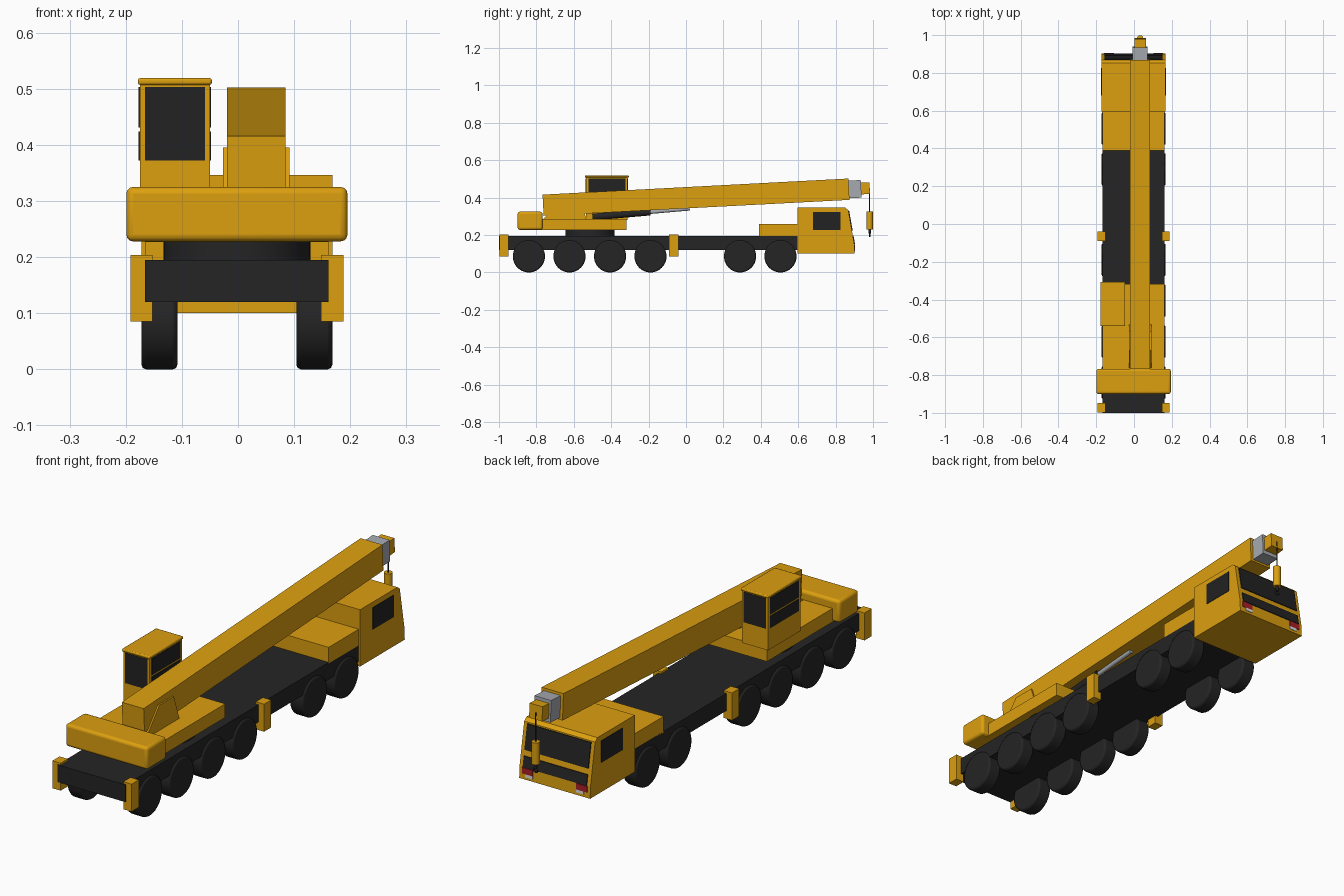
import bpy, bmesh, math
from mathutils import Vector

if "Cube" in bpy.data.objects:
    bpy.data.objects.remove(bpy.data.objects["Cube"])


def material(name, rgb):
    m = bpy.data.materials.new(name)
    m.use_nodes = True
    m.diffuse_color = (*rgb, 1)
    m.node_tree.nodes["Principled BSDF"].inputs["Base Color"].default_value = (*rgb, 1)
    return m


YELLOW = material("crane yellow", (0.72, 0.35, 0.005))
BLACK = material("chassis black", (0.018, 0.018, 0.018))
GLASS = material("dark glass", (0.016, 0.016, 0.016))
STEEL = material("grey steel", (0.38, 0.40, 0.43))
RED = material("lamp red", (0.40, 0.015, 0.02))
WHITE = material("lamp white", (0.75, 0.75, 0.75))

CX = -0.002      # centre line of the carrier
BX = 0.0325      # centre line of the boom


def finish(name, bm, mat, bevel=0, segments=1, smooth=False):
    bmesh.ops.recalc_face_normals(bm, faces=bm.faces)
    mesh = bpy.data.meshes.new(name)
    bm.to_mesh(mesh)
    bm.free()
    mesh.materials.append(mat)
    ob = bpy.data.objects.new(name, mesh)
    bpy.context.collection.objects.link(ob)
    if bevel:
        mod = ob.modifiers.new("Bevel", 'BEVEL')
        mod.width = bevel
        mod.segments = segments
        mod.limit_method = 'ANGLE'
    if smooth:
        bpy.ops.object.select_all(action='DESELECT')
        ob.select_set(True)
        bpy.context.view_layer.objects.active = ob
        bpy.ops.object.shade_smooth_by_angle(angle=math.radians(40))
    return ob


def prism(name, profile, x, width, mat, **kw):
    """Extrude a (y, z) profile along x, centred on x."""
    bm = bmesh.new()
    face = bm.faces.new([bm.verts.new((x - width / 2, y, z)) for y, z in profile])
    new = bmesh.ops.extrude_face_region(bm, geom=[face])["geom"]
    moved = [v for v in new if isinstance(v, bmesh.types.BMVert)]
    bmesh.ops.translate(bm, verts=moved, vec=(width, 0, 0))
    return finish(name, bm, mat, **kw)


def box(name, x, width, y0, y1, z0, z1, mat, **kw):
    return prism(name, [(y0, z0), (y1, z0), (y1, z1), (y0, z1)], x, width, mat, **kw)


def rod(name, start, end, radius, mat, sides=32, radius2=None, **kw):
    a, b = Vector(start), Vector(end)
    bm = bmesh.new()
    bmesh.ops.create_cone(bm, cap_ends=True, segments=sides, radius1=radius,
                          radius2=radius if radius2 is None else radius2,
                          depth=(b - a).length)
    turn = (b - a).to_track_quat('Z', 'Y').to_matrix()
    bmesh.ops.rotate(bm, verts=bm.verts, matrix=turn, cent=(0, 0, 0))
    bmesh.ops.translate(bm, verts=bm.verts, vec=(a + b) / 2)
    return finish(name, bm, mat, smooth=True, **kw)


# Carrier chassis, engine deck
box("chassis", CX, 0.327, -1.0, 0.62, 0.12, 0.195, BLACK)
box("engine_deck", CX, 0.327, 0.39, 0.61, 0.19, 0.26, YELLOW)

# Wheels and stabilizers on both sides
for side, label in ((1, "left"), (-1, "right")):
    for i, y in enumerate((-0.84, -0.623, -0.406, -0.19, 0.289, 0.505)):
        rod(f"wheel_{label}_{i + 1}", (CX + side * 0.106, y, 0.086),
            (CX + side * 0.17, y, 0.086), 0.086, BLACK, sides=40, bevel=0.008, segments=2)
    for end, y in (("rear", -0.997), ("middle", -0.09)):
        box(f"stabilizer_{end}_{label}", CX + side * 0.17, 0.04, y, y + 0.049,
            0.085, 0.204, YELLOW)

# Driver cab with a sloping windscreen
CAB_W = 0.34
LOW, HIGH = (0.90, 0.15), (0.868, 0.333)
prism("driver_cab", [(0.596, 0.10), (0.902, 0.10), LOW, HIGH, (0.852, 0.346), (0.596, 0.346)],
      CX, CAB_W, YELLOW)


def nose_y(z):
    t = max(0, (z - LOW[1]) / (HIGH[1] - LOW[1]))
    return LOW[0] + t * (HIGH[0] - LOW[0])


def nose_plate(name, x, width, z0, z1, mat):
    y0, y1 = nose_y(z0), nose_y(z1)
    prism(name, [(y0 - 0.003, z0), (y0 + 0.004, z0), (y1 + 0.004, z1), (y1 - 0.003, z1)],
          x, width, mat)


nose_plate("windscreen", CX, 0.306, 0.222, 0.328, GLASS)
nose_plate("grille", CX, 0.306, 0.152, 0.197, BLACK)
for side, label in ((1, "left"), (-1, "right")):
    nose_plate(f"lamp_red_{label}", CX + side * 0.13, 0.052, 0.124, 0.150, RED)
    nose_plate(f"lamp_white_{label}", CX + side * 0.122, 0.036, 0.111, 0.124, WHITE)
    box(f"cab_window_{label}", CX + side * CAB_W / 2, 0.004, 0.68, 0.826, 0.228, 0.323, GLASS)

# Turntable, slewing deck and counterweight
rod("turntable", (CX, -0.513, 0.19), (CX, -0.513, 0.23), 0.131, BLACK, sides=48)
box("slewing_deck", CX, 0.327, -0.79, -0.318, 0.227, 0.286, YELLOW)
box("counterweight", CX, 0.394, -0.90, -0.767, 0.228, 0.325, YELLOW,
    bevel=0.012, segments=3, smooth=True)

# Operator cab
OX, OW, OY0, OY1 = -0.1125, 0.125, -0.535, -0.312
box("operator_cab", OX, OW, OY0, OY1, 0.28, 0.51, YELLOW)
box("operator_cab_roof", OX, 0.132, OY0 - 0.006, OY1 + 0.006, 0.507, 0.519, YELLOW,
    bevel=0.004, segments=2, smooth=True)
for y, label in ((OY0, "front"), (OY1, "back")):
    box(f"operator_window_{label}", OX, 0.107, y - 0.002, y + 0.002, 0.372, 0.503, GLASS)
for side, label in ((1, "left"), (-1, "right")):
    x = OX + side * OW / 2
    box(f"operator_window_lower_{label}", x, 0.004, OY0 + 0.015, OY1 - 0.012,
        0.372, 0.424, GLASS)
    box(f"operator_window_upper_{label}", x, 0.004, OY0 + 0.015, OY1 - 0.012,
        0.431, 0.503, GLASS)

# Boom with pivot bracket and telescopic nose
prism("boom_bracket", [(-0.767, 0.28), (-0.53, 0.28), (-0.57, 0.395), (-0.67, 0.395)],
      BX, 0.118, YELLOW)
prism("boom", [(-0.761, 0.303), (0.874, 0.388), (0.868, 0.502), (-0.767, 0.416)],
      BX, 0.105, YELLOW)
prism("boom_inner_section", [(0.85, 0.396), (0.939, 0.400), (0.934, 0.494), (0.85, 0.490)],
      BX, 0.08, STEEL)
prism("boom_head", [(0.92, 0.416), (0.984, 0.420), (0.980, 0.482), (0.92, 0.479)],
      BX, 0.062, YELLOW)

# Lift cylinder under the boom
rod("lift_cylinder", (BX, -0.50, 0.296), (BX, -0.19, 0.323), 0.018, BLACK)
rod("lift_piston", (BX, -0.20, 0.322), (BX, 0.02, 0.341), 0.010, STEEL)

# Hoist rope, hook block and hook
HY = 0.982
rod("hoist_rope", (BX, HY, 0.32), (BX, HY, 0.45), 0.003, BLACK, sides=10)
rod("hook_block", (BX, HY, 0.23), (BX, HY, 0.325), 0.017, YELLOW, sides=24)
rod("hook_shank", (BX, HY, 0.208), (BX, HY, 0.232), 0.006, BLACK, sides=12)
curve = bpy.data.curves.new("hook", 'CURVE')
curve.dimensions = '3D'
curve.bevel_depth = 0.004
curve.bevel_resolution = 2
curve.use_fill_caps = True
spline = curve.splines.new('POLY')
spline.points.add(8)
for i, p in enumerate(spline.points):
    a = math.radians(90 - i * 33)
    p.co = (BX + 0.010 * math.cos(a), HY, 0.202 + 0.010 * math.sin(a), 1)
curve.materials.append(BLACK)
bpy.context.collection.objects.link(bpy.data.objects.new("hook", curve))
